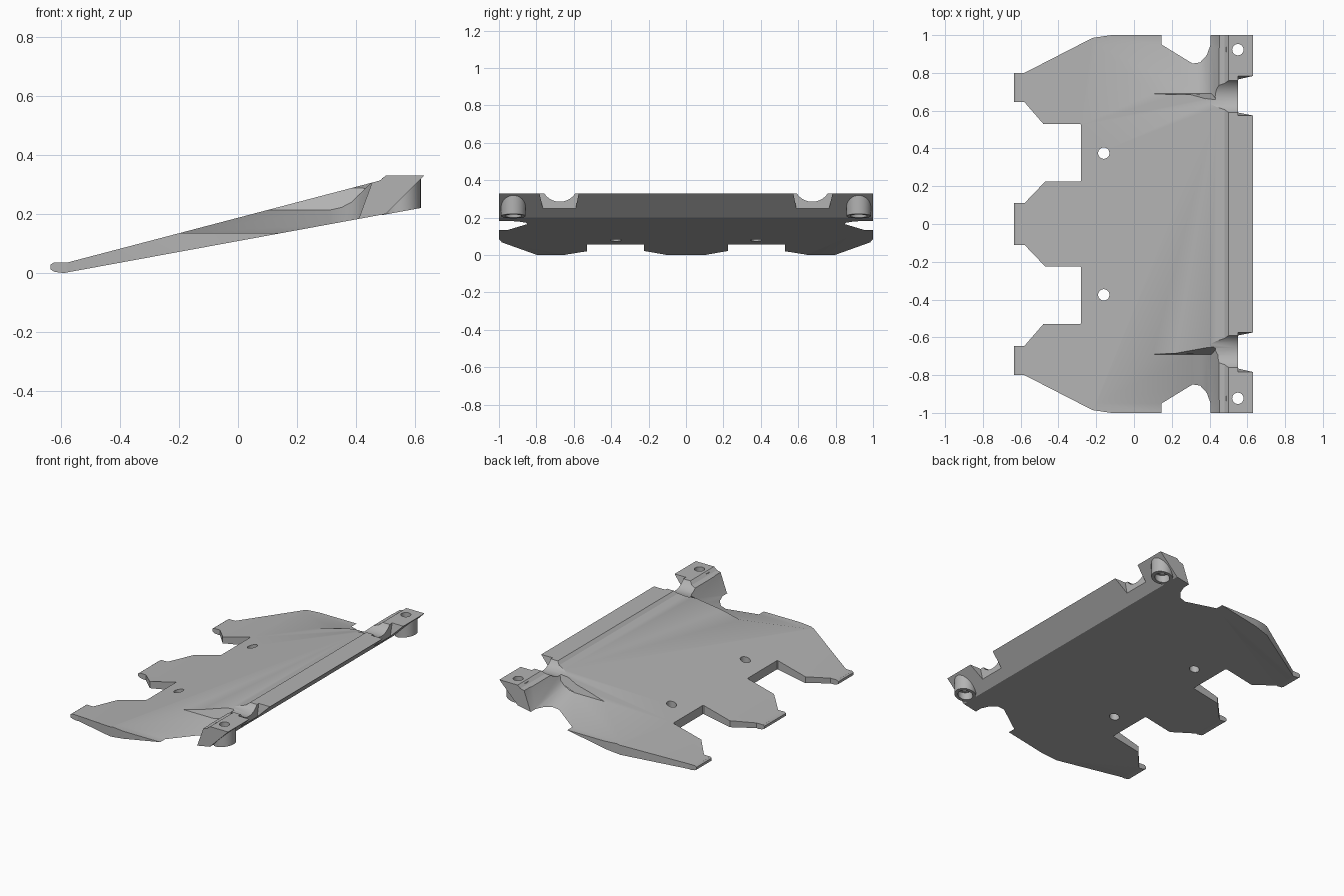
import bpy, bmesh, math
from mathutils import Vector

if "Cube" in bpy.data.objects:
    bpy.data.objects.remove(bpy.data.objects["Cube"])

grey = bpy.data.materials.new("light_grey")
grey.use_nodes = True
colour = (0.45, 0.45, 0.45, 1)
grey.diffuse_color = colour
grey.node_tree.nodes["Principled BSDF"].inputs["Base Color"].default_value = colour


def make_object(name, bm):
    bmesh.ops.recalc_face_normals(bm, faces=bm.faces)
    mesh = bpy.data.meshes.new(name)
    bm.to_mesh(mesh)
    bm.free()
    mesh.materials.append(grey)
    ob = bpy.data.objects.new(name, mesh)
    bpy.context.collection.objects.link(ob)
    return ob


def loft(name, rings):
    """Closed solid through rings with equal point counts."""
    bm = bmesh.new()
    loops = [[bm.verts.new(p) for p in ring] for ring in rings]
    for a, b in zip(loops, loops[1:]):
        for i in range(len(a)):
            j = (i + 1) % len(a)
            bm.faces.new((a[i], a[j], b[j], b[i]))
    bm.faces.new(loops[0])
    bm.faces.new(loops[-1])
    return make_object(name, bm)


def cylinder(name, x, y, r, bottom, top):
    angles = [math.tau * i / 32 for i in range(32)]
    ring = [(x + r * math.cos(a), y + r * math.sin(a)) for a in angles]
    return loft(name, [[(px, py, z(px) if callable(z) else z) for px, py in ring]
                       for z in (bottom, top)])


def combine(target, tool, operation):
    mod = target.modifiers.new(operation, "BOOLEAN")
    mod.operation, mod.solver, mod.object = operation, "EXACT", tool
    bpy.context.view_layer.objects.active = target
    bpy.ops.object.modifier_apply(modifier=mod.name)
    bpy.data.objects.remove(tool)


def underside(x):
    return 0.107 + 0.183 * x


# Sloping wedge plate with raised rear flange
profile = [(-0.635, 0.012), (-0.62, 0.004), (-0.59, 0), (0.5, 0.2), (0.63, 0.33),
           (0.5, 0.33), (0.48, 0.313), (-0.58, 0.035), (-0.625, 0.035), (-0.635, 0.028)]
plate = loft("skid_plate", [[(x, y, z) for x, z in profile] for y in (-1, 1)])

# Plan outline with three front tabs, mirrored about the centre
half = [(-0.7, 0.11), (-0.58, 0.11), (-0.47, 0.225), (-0.285, 0.225), (-0.28, 0.23),
        (-0.28, 0.525), (-0.285, 0.53), (-0.48, 0.53), (-0.58, 0.645), (-0.7, 0.645),
        (-0.7, 0.8), (-0.58, 0.8), (-0.22, 0.985), (-0.12, 1), (0.7, 1)]
outline = half[::-1] + [(x, -y) for x, y in half]
combine(plate, loft("outline", [[(x, y, z) for x, y in outline] for z in (-0.2, 0.6)]),
        "INTERSECT")

for side in (-1, 1):
    # Sunken wing: floor slopes outward and curves up into the boss wall
    rings = []
    for y, drop in ((0.69, 0), (0.95, 0.078), (1.1, 0.078)):
        floor = [(-0.5, 0.213), (0.31, 0.213), (0.35, 0.222), (0.385, 0.24), (0.41, 0.265)]
        lean = 0.05 if y < 0.7 else 0
        ring = [(x, side * y, z - drop) for x, z in floor]
        ring += [(0.455, side * (y - lean), 0.31), (0.455, side * (y - lean), 0.5),
                 (-0.5, side * (y - lean), 0.5)]
        rings.append(ring)
    combine(plate, loft("wing_cutter", rings), "DIFFERENCE")

    # Round channel and flange notch
    arc = [math.tau * i / 32 for i in range(32)]
    combine(plate, loft("channel_cutter",
            [[(x, side * (0.675 + 0.1 * math.cos(a)), 0.385 + 0.1 * math.sin(a))
              for a in arc] for x in (0.38, 0.7)]), "DIFFERENCE")
    notch = [(0.56, 0.4), (0.59, 0.25), (0.765, 0.25), (0.8, 0.4)]
    combine(plate, loft("notch_cutter", [[(x, side * y, z) for y, z in notch]
                                         for x in (0.55, 0.7)]), "DIFFERENCE")

    # Mounting boss with bolt hole and counterbore
    combine(plate, cylinder("boss", 0.553, side * 0.923, 0.066, underside, 0.322), "UNION")
    combine(plate, cylinder("bolt_hole", 0.55, side * 0.923, 0.03, 0.1, 0.5), "DIFFERENCE")
    combine(plate, cylinder("counterbore", 0.553, side * 0.923, 0.045, 0.1, 0.25), "DIFFERENCE")

    # Drain hole
    combine(plate, cylinder("drain_hole", -0.16, side * 0.375, 0.03, -0.1, 0.4), "DIFFERENCE")

bpy.ops.object.select_all(action="DESELECT")
plate.select_set(True)
bpy.context.view_layer.objects.active = plate
bpy.ops.object.shade_smooth_by_angle(angle=math.radians(25))
